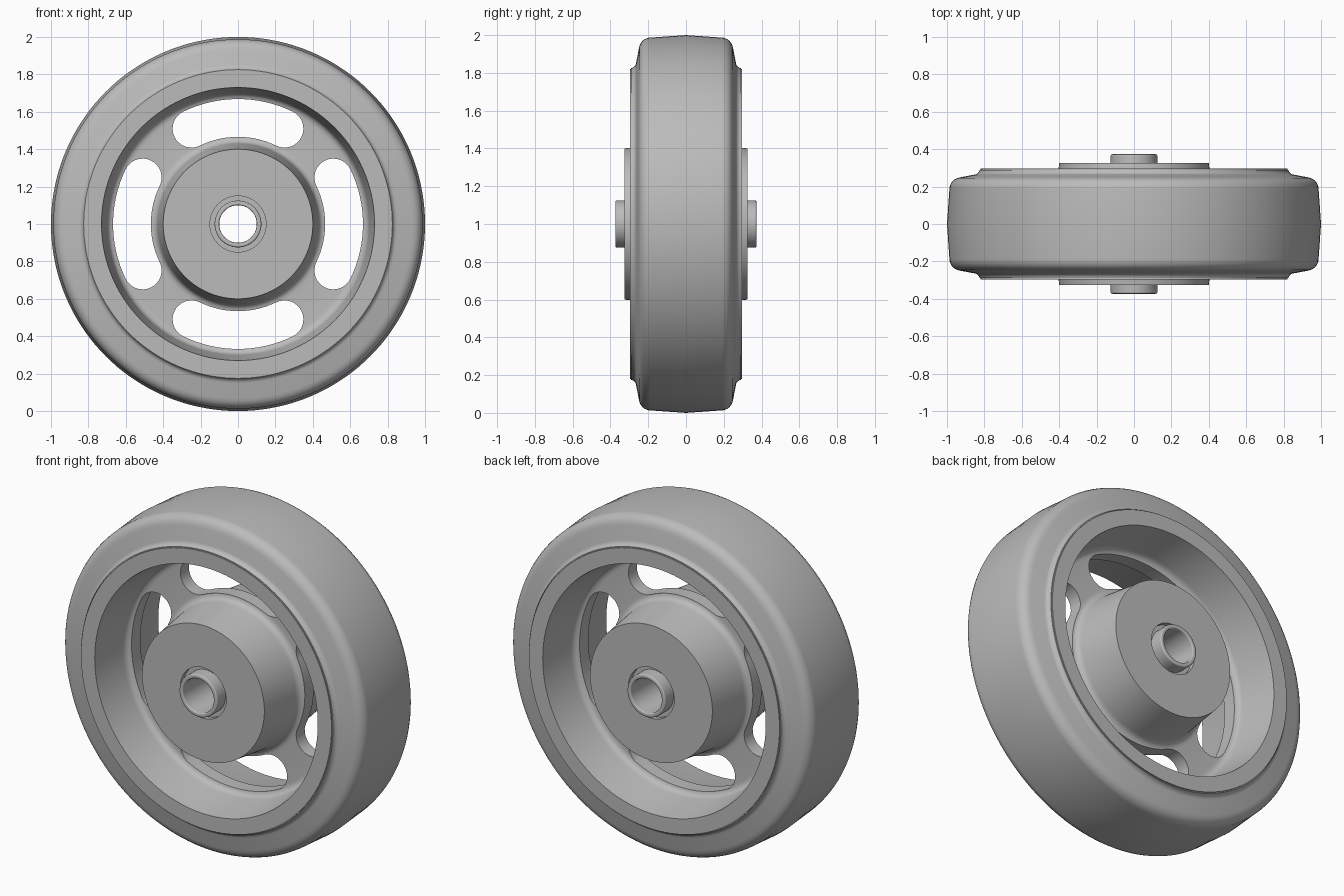
import bpy
import bmesh
from math import sin, cos, pi, radians
from mathutils import Vector

SEGMENTS = 144
AXLE_HEIGHT = 1.0

cube = bpy.data.objects.get("Cube")
if cube:
    bpy.data.objects.remove(cube, do_unlink=True)

grey = bpy.data.materials.new("light grey")
grey.use_nodes = True
colour = (0.5, 0.5, 0.5, 1)
grey.diffuse_color = colour
bsdf = next(n for n in grey.node_tree.nodes if n.type == 'BSDF_PRINCIPLED')
bsdf.inputs["Base Color"].default_value = colour
bsdf.inputs["Roughness"].default_value = 0.6


def rounded(profile, steps=6):
    """Round the corners of (radius, y, fillet) points with small curves."""
    result = []
    for i, (r, y, fillet) in enumerate(profile):
        p = Vector((r, y))
        if not fillet:
            result.append(p)
            continue
        before = Vector(profile[i - 1][:2])
        after = Vector(profile[i + 1][:2])
        a = p + (before - p).normalized() * fillet
        b = p + (after - p).normalized() * fillet
        for k in range(steps + 1):
            t = k / steps
            result.append(a * (1 - t) ** 2 + p * 2 * t * (1 - t) + b * t ** 2)
    return result


def make_object(name, bm):
    bmesh.ops.recalc_face_normals(bm, faces=bm.faces[:])
    mesh = bpy.data.meshes.new(name)
    bm.to_mesh(mesh)
    bm.free()
    mesh.materials.append(grey)
    obj = bpy.data.objects.new(name, mesh)
    obj.location.z = AXLE_HEIGHT
    bpy.context.collection.objects.link(obj)
    return obj


def lathe(name, half_profile):
    """Mirror a half profile across y = 0 and spin it about the axle."""
    half = rounded(half_profile)
    loop = half + [Vector((p.x, -p.y)) for p in reversed(half) if p.y > 1e-5]
    bm = bmesh.new()
    rings = []
    for s in range(SEGMENTS):
        a = 2 * pi * s / SEGMENTS
        rings.append([bm.verts.new((p.x * cos(a), p.y, p.x * sin(a)))
                      for p in loop])
    n = len(loop)
    for s in range(SEGMENTS):
        here, there = rings[s], rings[(s + 1) % SEGMENTS]
        for i in range(n):
            j = (i + 1) % n
            bm.faces.new((here[i], here[j], there[j], there[i]))
    return make_object(name, bm)


def slot_cutter(name, turn, mid=0.567, half_width=0.101, spread=radians(26)):
    """Curved slot with round ends, cut right through the web."""
    def polar(r, a):
        return Vector((r * cos(a), 0, r * sin(a)))

    steps = 16
    outline = []
    for k in range(steps + 1):
        outline.append(polar(mid + half_width, turn - spread + 2 * spread * k / steps))
    end = turn + spread
    for k in range(1, steps):
        outline.append(polar(mid, end) + polar(half_width, end + pi * k / steps))
    for k in range(steps + 1):
        outline.append(polar(mid - half_width, end - 2 * spread * k / steps))
    end = turn - spread
    for k in range(1, steps):
        outline.append(polar(mid, end) + polar(half_width, end + pi + pi * k / steps))
    bm = bmesh.new()
    depth = Vector((0, 0.4, 0))
    face = bm.faces.new([bm.verts.new(p - depth) for p in outline])
    made = bmesh.ops.extrude_face_region(bm, geom=[face])
    verts = [v for v in made["geom"] if isinstance(v, bmesh.types.BMVert)]
    bmesh.ops.translate(bm, verts=verts, vec=depth * 2)
    return make_object(name, bm)


def select_only(obj):
    bpy.ops.object.select_all(action='DESELECT')
    obj.select_set(True)
    bpy.context.view_layer.objects.active = obj


# Tyre: slightly crowned tread, round shoulders and a flared bead
tyre = lathe("tyre", [
    (0.80, 0, 0), (0.80, 0.29, 0), (0.825, 0.29, 0),
    (0.832, 0.268, 0.02), (0.98, 0.24, 0.05), (0.986, 0.2, 0), (1.0, 0, 0)])
tyre.data.update()

# Wheel body: rim, thin web and tapered hub in one casting
wheel = lathe("wheel_body", [
    (0.82, 0, 0), (0.82, 0.297, 0), (0.73, 0.297, 0),
    (0.695, 0.04, 0.04), (0.435, 0.04, 0.04), (0.40, 0.325, 0),
    (0.15, 0.325, 0), (0.15, 0.295, 0), (0.12, 0.295, 0), (0.12, 0, 0)])

# Four slots through the web
for i in range(4):
    cutter = slot_cutter("slot_cutter", i * pi / 2)
    cutter.hide_render = True
    select_only(wheel)
    cut = wheel.modifiers.new("slot", 'BOOLEAN')
    cut.operation = 'DIFFERENCE'
    cut.solver = 'EXACT'
    cut.object = cutter
    bpy.ops.object.modifier_apply(modifier=cut.name)
    bpy.data.objects.remove(cutter, do_unlink=True)

# Axle bushing
bushing = lathe("axle_bushing", [
    (0.125, 0, 0), (0.125, 0.373, 0.01), (0.10, 0.373, 0.008), (0.10, 0, 0)])

for obj in (tyre, wheel, bushing):
    select_only(obj)
    bpy.ops.object.shade_smooth_by_angle(angle=radians(30))
